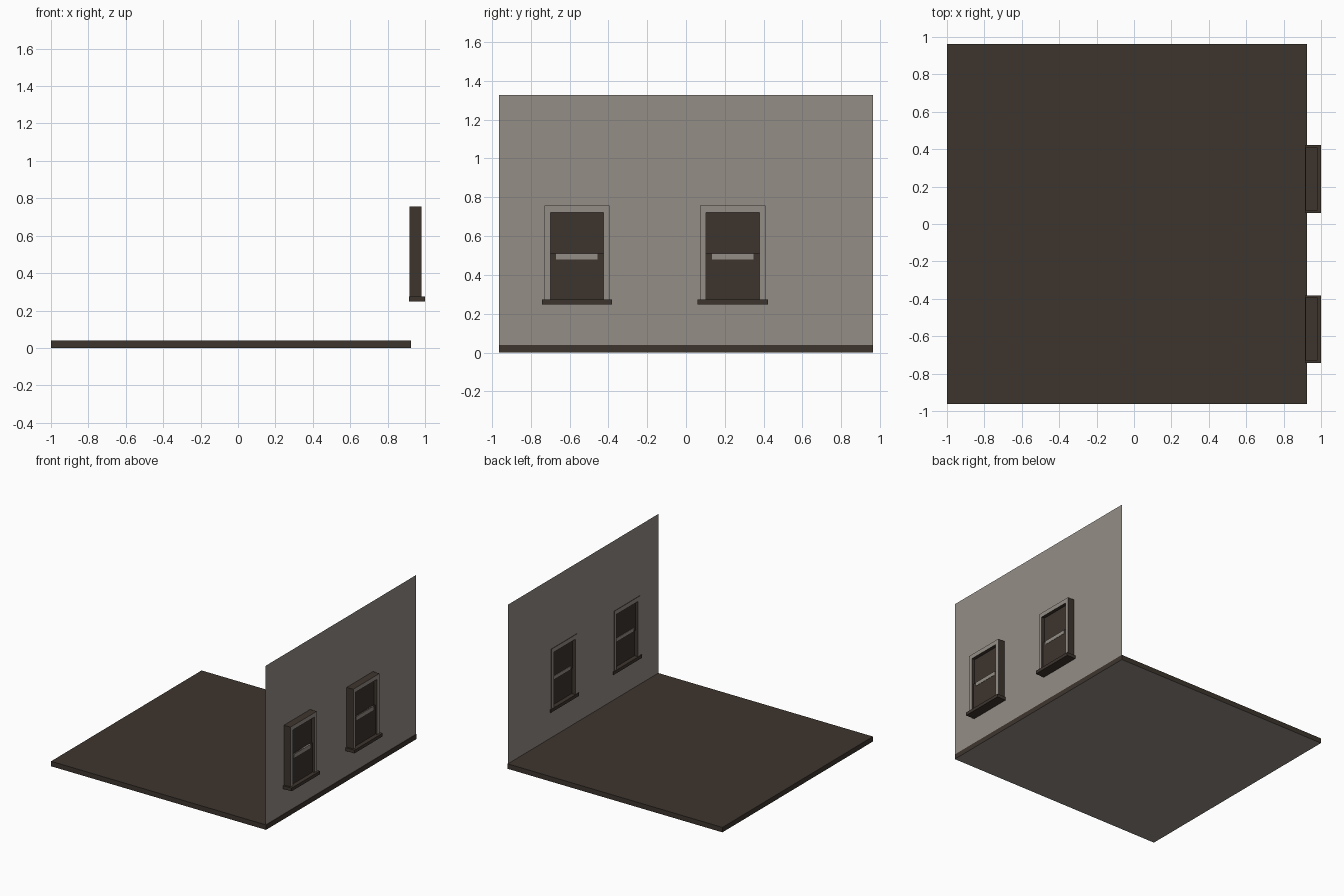
import bpy, bmesh

if "Cube" in bpy.data.objects:
    bpy.data.objects.remove(bpy.data.objects["Cube"])

def material(name, rgb):
    m = bpy.data.materials.new(name)
    m.diffuse_color = (*rgb, 1)
    m.use_nodes = True
    m.node_tree.nodes["Principled BSDF"].inputs["Base Color"].default_value = m.diffuse_color
    return m

GREY = material("warm grey plaster", (0.30, 0.27, 0.24))
BROWN = material("dark brown wood", (0.047, 0.035, 0.027))

def finish(name, bm, mats, rule=None):
    me = bpy.data.meshes.new(name)
    bm.normal_update()
    for f in bm.faces:
        f.material_index = rule(f) if rule else 0
    bm.to_mesh(me)
    bm.free()
    for m in mats:
        me.materials.append(m)
    ob = bpy.data.objects.new(name, me)
    bpy.context.collection.objects.link(ob)
    return ob

def add_box(bm, x0, x1, y0, y1, z0, z1):
    vs = bmesh.ops.create_cube(bm, size=1)["verts"]
    for v in vs:
        v.co = (x1 if v.co.x > 0 else x0,
                y1 if v.co.y > 0 else y0,
                z1 if v.co.z > 0 else z0)

def box(name, mats, *dims, rule=None):
    bm = bmesh.new()
    add_box(bm, *dims)
    return finish(name, bm, mats, rule)

HALF = 0.9625          # half of the square floor
WALL_X = 0.922
CENTRES = (-0.562, 0.241)
W = 0.168              # half width of a window frame
Z0, Z1 = 0.272, 0.757  # frame bottom and top

# floor slab with a grey underside
box("floor", [BROWN, GREY], -1, 0.925, -HALF, HALF, 0, 0.04,
    rule=lambda f: int(f.normal.z < -0.5))

# thin wall as a grid of quads, leaving the two window openings
ys = [-HALF, CENTRES[0] - W, CENTRES[0] + W, CENTRES[1] - W, CENTRES[1] + W, HALF]
zs = [0, Z0, Z1, 1.327]
bm = bmesh.new()
grid = [[bm.verts.new((WALL_X, y, z)) for z in zs] for y in ys]
for i in range(5):
    for j in range(3):
        if j == 1 and i in (1, 3):
            continue
        bm.faces.new((grid[i][j], grid[i + 1][j], grid[i + 1][j + 1], grid[i][j + 1]))
bmesh.ops.dissolve_limit(bm, angle_limit=0.01, verts=bm.verts[:], edges=bm.edges[:])
finish("wall", bm, [GREY])

# double hung windows
for n, c in enumerate(CENTRES, 1):
    a, b = c - W, c + W
    t = 0.031
    # casing: brown outer sides, grey front and back
    bm = bmesh.new()
    add_box(bm, 0.918, 0.981, a, a + t, Z0, Z1)
    add_box(bm, 0.918, 0.981, b - t, b, Z0, Z1)
    add_box(bm, 0.918, 0.981, a + t, b - t, Z1 - 0.035, Z1)
    finish(f"window_frame_{n}", bm, [BROWN, GREY], lambda f: int(abs(f.normal.x) > 0.5))
    # sashes and the meeting rail
    box(f"upper_sash_{n}", [BROWN], 0.942, 0.954, a + t, b - t, 0.48, Z1 - 0.035)
    box(f"lower_sash_{n}", [BROWN], 0.950, 0.966, a + t, b - t, Z0, 0.51)
    box(f"meeting_rail_{n}", [GREY], 0.940, 0.968, c - 0.107, c + 0.107, 0.48, 0.51)
    # sill
    box(f"window_sill_{n}", [BROWN], 0.915, 1.0, c - 0.181, c + 0.181, 0.248, 0.274)
